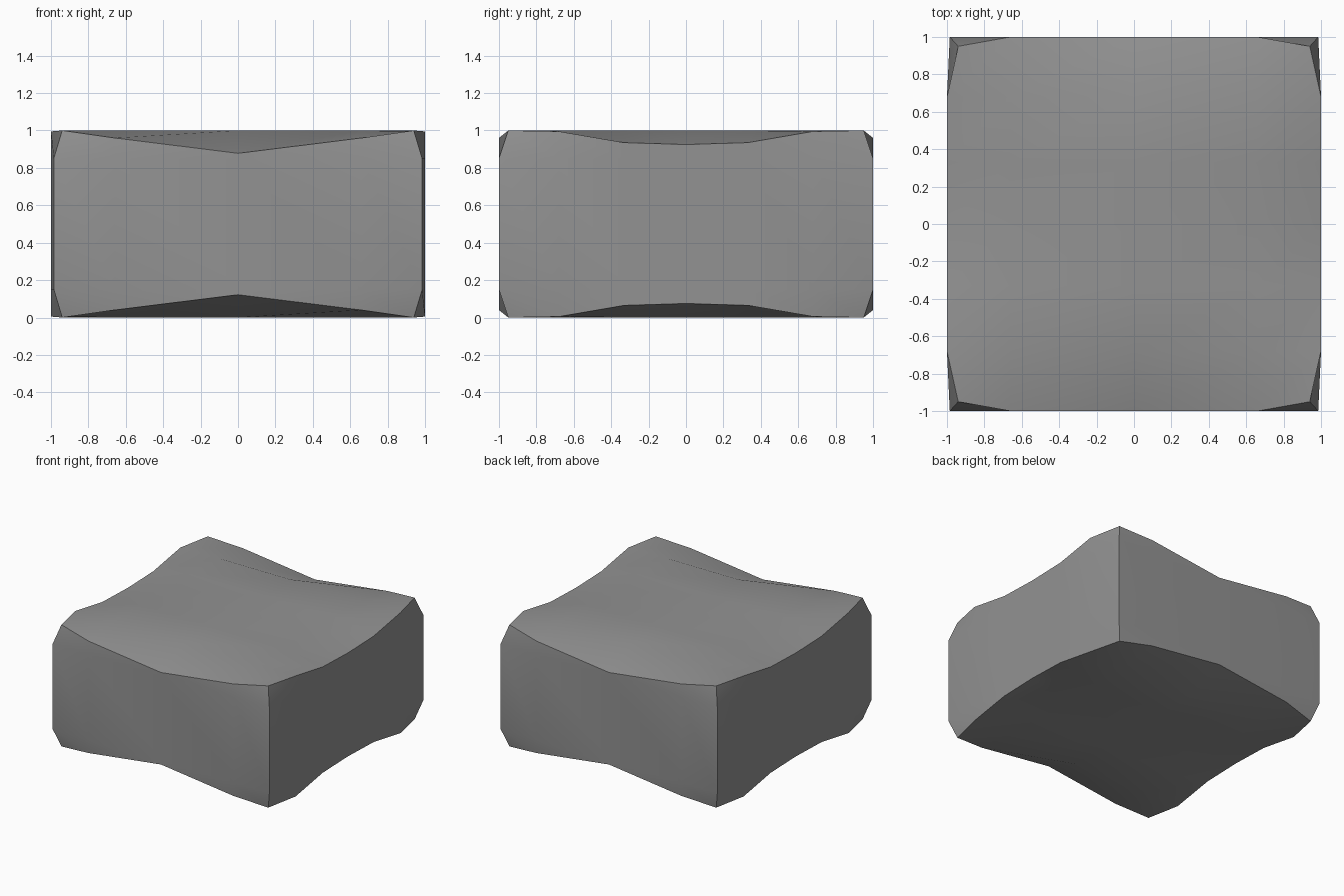
import bpy, bmesh
from mathutils import Vector

if "Cube" in bpy.data.objects:
    bpy.data.objects.remove(bpy.data.objects["Cube"])

bm = bmesh.new()
bmesh.ops.create_cube(bm, size=2)
for v in bm.verts:
    v.co.z = v.co.z * 0.5 + 0.5

# Slice the block into a coarse grid
CUTS = {0: (-0.66, 0, 0.66), 1: (-0.68, -0.33, 0, 0.33, 0.68), 2: (0.15, 0.85)}
for axis, places in CUTS.items():
    normal = Vector((0, 0, 0))
    normal[axis] = 1
    for p in places:
        bmesh.ops.bisect_plane(bm, geom=bm.verts[:] + bm.edges[:] + bm.faces[:],
                               plane_co=normal * p, plane_no=normal)


def dip(t, middle, third, two_thirds):
    """Depth of an edge dip at distance t from the middle of the edge."""
    return middle if t < 0.1 else third if t < 0.5 else two_thirds


# Sag the long top and bottom edges and pull the corners in
for v in bm.verts:
    x, y, z = v.co
    on_x, on_y = abs(x) > 0.99, abs(y) > 0.99
    level = z < 0.01 or z > 0.99
    inward = 1 if z < 0.5 else -1
    if on_x and on_y:
        v.co.x *= 0.94 if level else 0.985
        v.co.y *= 0.95 if level else 1.0
    elif on_y and level:
        v.co.z += inward * dip(abs(x), 0.122, 0.08, 0.04)
    elif on_x and level:
        v.co.z += inward * dip(abs(y), 0.075, 0.065, 0.005)

bmesh.ops.recalc_face_normals(bm, faces=bm.faces[:])
mesh = bpy.data.meshes.new("cushion_block")
bm.to_mesh(mesh)
bm.free()
block = bpy.data.objects.new("cushion_block", mesh)
bpy.context.collection.objects.link(block)

# Dark grey colour
grey = bpy.data.materials.new("dark_grey")
grey.diffuse_color = (0.29, 0.29, 0.29, 1)
grey.use_nodes = True
grey.node_tree.nodes["Principled BSDF"].inputs["Base Color"].default_value = grey.diffuse_color
mesh.materials.append(grey)

# Smooth faces, sharp edges
bpy.context.view_layer.objects.active = block
block.select_set(True)
bpy.ops.object.shade_smooth_by_angle(angle=0.6)
